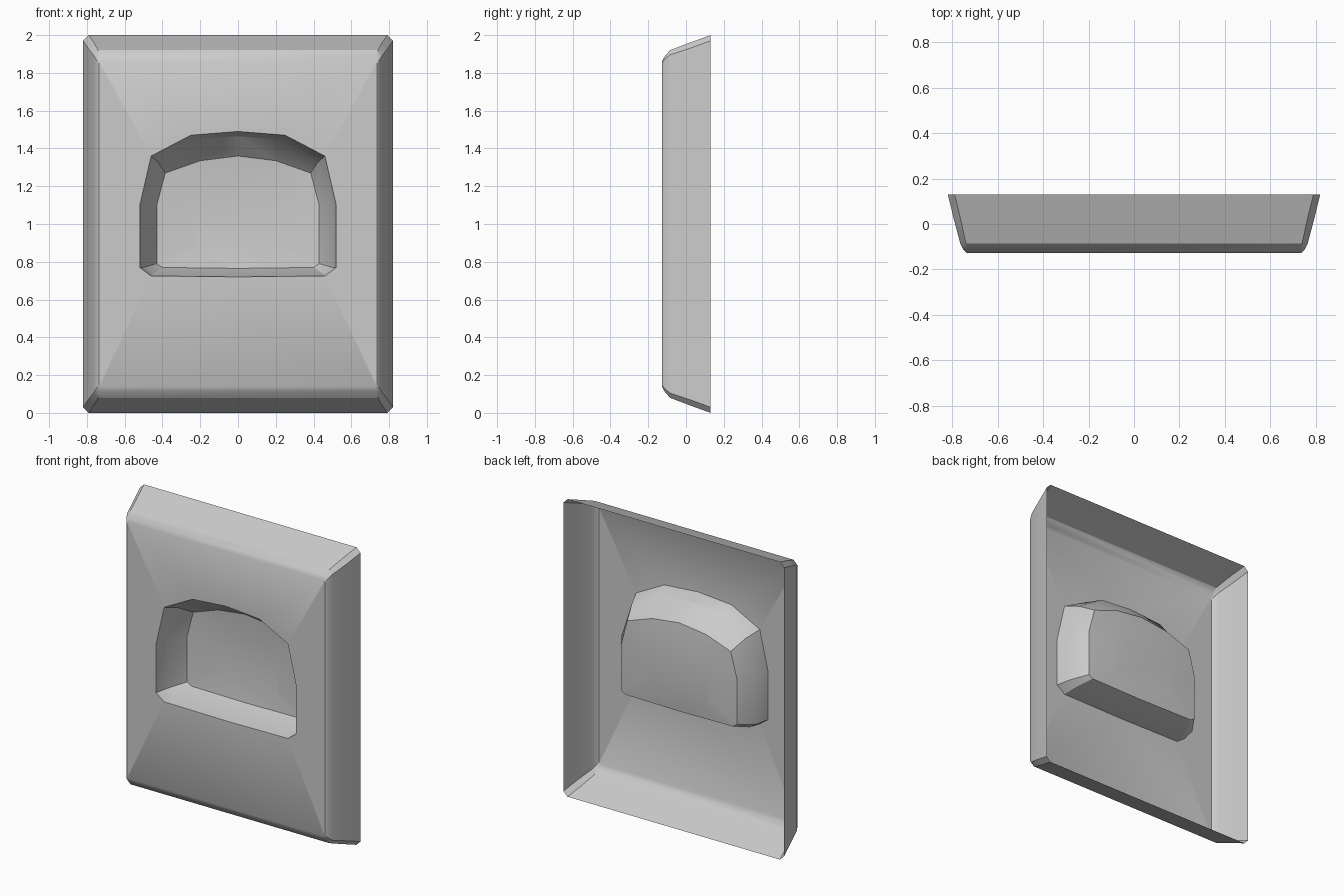
import bpy, bmesh

if "Cube" in bpy.data.objects:
    bpy.data.objects.remove(bpy.data.objects["Cube"])

bm = bmesh.new()


def ring(points):
    return [bm.verts.new(p) for p in points]


def bridge(a, b):
    n = len(a)
    for i in range(n):
        j = (i + 1) % n
        bm.faces.new((a[i], a[j], b[j], b[i]))


def panel_ring(y, hx, z0, c):
    # rectangle with slightly clipped corners
    z1 = 2.0 - z0
    return ring([(x, y, z) for x, z in (
        (-hx + c, z0), (hx - c, z0), (hx, z0 + c), (hx, z1 - c),
        (hx - c, z1), (-hx + c, z1), (-hx, z1 - c), (-hx, z0 + c))])


def pocket_ring(y, half, dome=0.0):
    # half outline runs from top centre to bottom centre, then is mirrored
    pts = half + [(-x, z) for x, z in half[-2:0:-1]]
    return ring([(x, y + dome, z) for x, z in pts])


# flared open-backed shell
shell = [panel_ring(*r) for r in (
    (0.13, 0.82, 0.0, 0.03),
    (0.02, 0.793, 0.04, 0.03),
    (-0.085, 0.765, 0.08, 0.025),
    (-0.115, 0.75, 0.115, 0.015),
    (-0.127, 0.737, 0.14, 0.008))]
for a, b in zip(shell, shell[1:]):
    bridge(a, b)

# recessed D-shaped pocket
rim = [(0, 1.49), (.25, 1.47), (.46, 1.36), (.52, 1.10), (.52, .77), (.46, .725), (0, .72)]
wall = [(0, 1.465), (.24, 1.445), (.425, 1.33), (.50, 1.10), (.50, .77), (.45, .737), (0, .735)]
floor = [(0, 1.36), (.20, 1.335), (.385, 1.27), (.43, 1.10), (.43, .79), (.40, .77), (0, .765)]
inner = [(x * 0.55, 1.03 + (z - 1.03) * 0.55) for x, z in floor]
pocket = [pocket_ring(-0.127, rim), pocket_ring(-0.03, wall),
          pocket_ring(0.075, floor), pocket_ring(0.075, inner, 0.015)]
for a, b in zip(pocket, pocket[1:]):
    bridge(a, b)
bm.faces.new(pocket[-1])

# front face around the pocket opening
edges = []
for loop in (shell[-1], pocket[0]):
    for i, v in enumerate(loop):
        edges.append(bm.edges.get((v, loop[(i + 1) % len(loop)])))
bmesh.ops.triangle_fill(bm, edges=edges, use_beauty=True, normal=(0, -1, 0))

bmesh.ops.recalc_face_normals(bm, faces=bm.faces[:])
bm.normal_update()
front = [f for f in bm.faces if shell[-1][0] in f.verts and abs(f.normal.y) > 0.99]
if front and front[0].normal.y > 0:
    bmesh.ops.reverse_faces(bm, faces=bm.faces[:])

mesh = bpy.data.meshes.new("recessed_panel")
bm.to_mesh(mesh)
bm.free()
panel = bpy.data.objects.new("recessed_panel", mesh)
bpy.context.collection.objects.link(panel)
bpy.context.view_layer.objects.active = panel
panel.select_set(True)
bpy.ops.object.shade_smooth_by_angle(angle=0.45)
